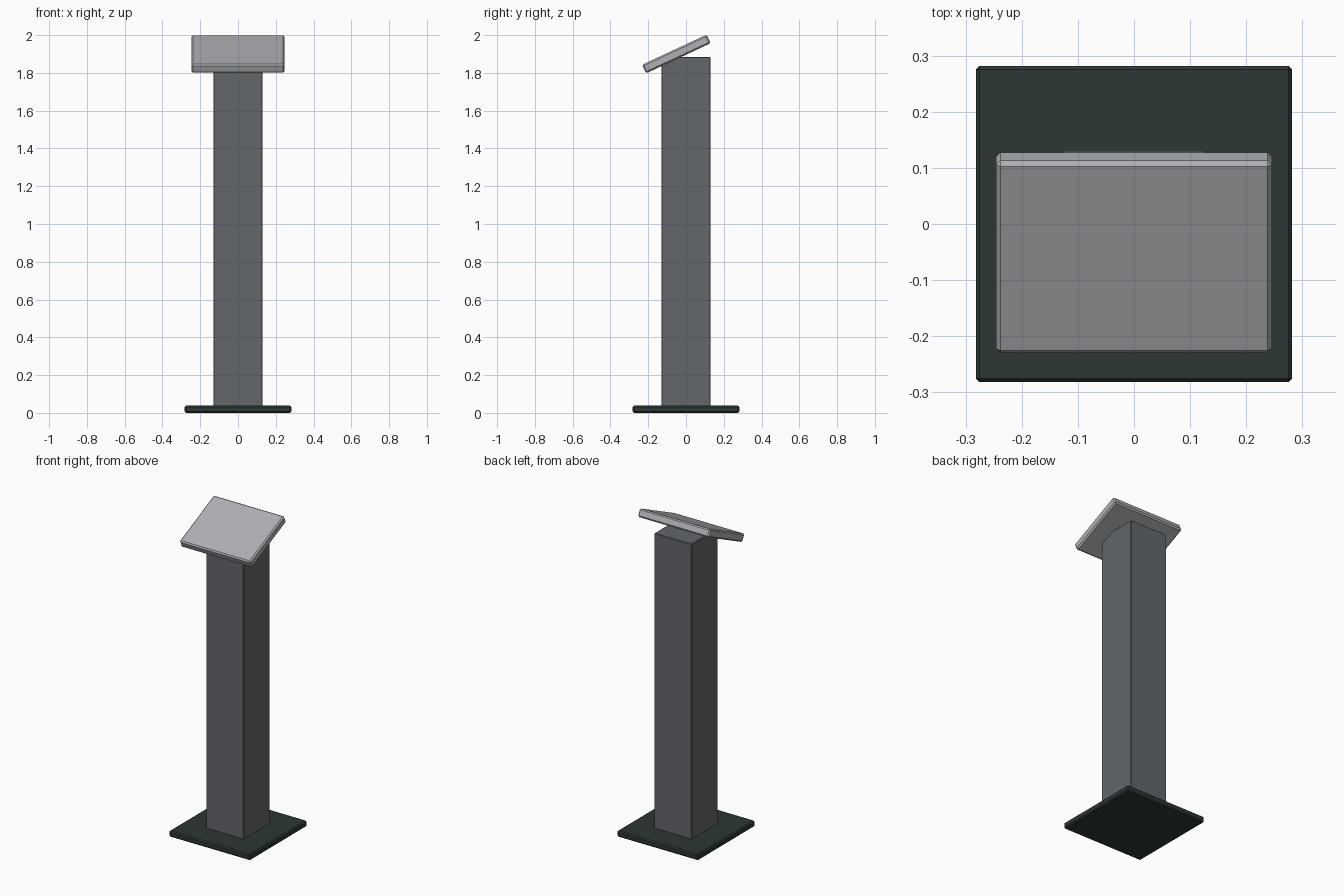
import bpy
from math import radians

cube = bpy.data.objects.get("Cube")
if cube:
    bpy.data.objects.remove(cube)


def material(name, color):
    mat = bpy.data.materials.new(name)
    mat.use_nodes = True
    mat.diffuse_color = (*color, 1)
    mat.node_tree.nodes["Principled BSDF"].inputs["Base Color"].default_value = (*color, 1)
    return mat


def bevelled_box(name, size, center, bevel, mat, tilt=0):
    bpy.ops.mesh.primitive_cube_add(size=1, location=center, rotation=(radians(tilt), 0, 0))
    obj = bpy.context.object
    obj.name = name
    obj.scale = size
    bpy.ops.object.transform_apply(location=False, rotation=False, scale=True)
    mod = obj.modifiers.new("edge_bevel", "BEVEL")
    mod.width = bevel
    mod.segments = 1
    obj.data.materials.append(mat)
    return obj


dark = material("dark_green_grey", (0.026, 0.038, 0.036))
grey = material("mid_grey", (0.125, 0.135, 0.145))
light = material("light_grey", (0.42, 0.435, 0.455))

# Floor plate, square post and sloping reading top
bevelled_box("base_plate", (0.564, 0.564, 0.038), (0, 0, 0.019), 0.007, dark)
bevelled_box("post", (0.26, 0.26, 1.86), (0, 0, 0.955), 0.004, grey)
bevelled_box("sloping_top", (0.492, 0.378, 0.05), (0, -0.051, 1.9), 0.008, light, tilt=25)
